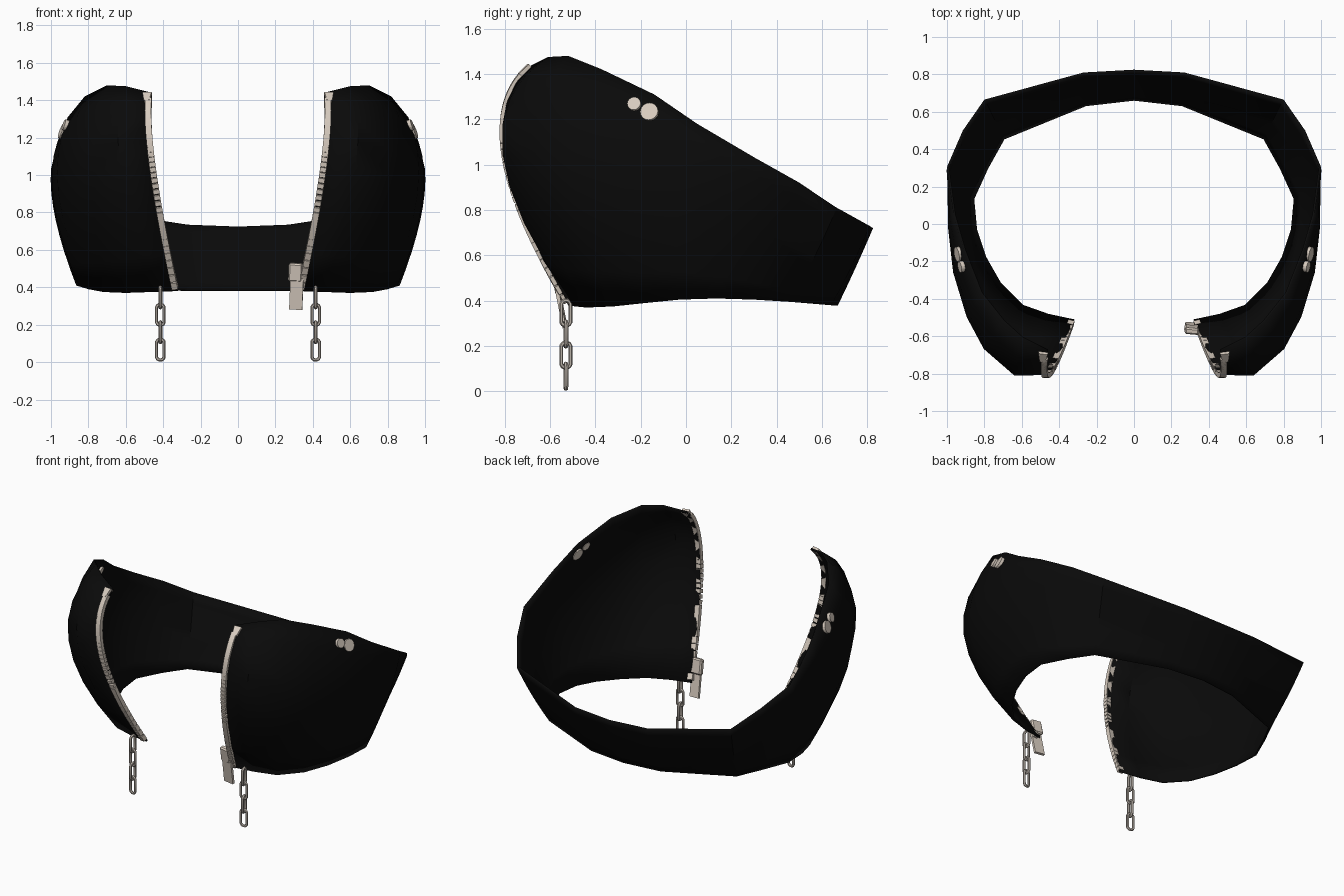
import bpy, bmesh, math
from mathutils import Vector, Matrix

cube = bpy.data.objects.get("Cube")
if cube:
    bpy.data.objects.remove(cube, do_unlink=True)


def material(name, rgb):
    m = bpy.data.materials.new(name)
    m.use_nodes = True
    m.diffuse_color = (*rgb, 1)
    bsdf = m.node_tree.nodes["Principled BSDF"]
    bsdf.inputs["Base Color"].default_value = (*rgb, 1)
    bsdf.inputs["Roughness"].default_value = 0.7
    return m


BLACK = material("black_cloth", (0.003, 0.003, 0.003))
BEIGE = material("pale_metal", (0.68, 0.6, 0.52))
CHAIN = material("chain_metal", (0.5, 0.45, 0.4))


def finish(name, bm, mat, mirror=True, fix_normals=True, smooth=False):
    """Turn a bmesh into an object, mirrored across x when wanted."""
    if fix_normals:
        bmesh.ops.recalc_face_normals(bm, faces=bm.faces)
    mesh = bpy.data.meshes.new(name)
    bm.to_mesh(mesh)
    bm.free()
    mesh.materials.append(mat)
    ob = bpy.data.objects.new(name, mesh)
    bpy.context.collection.objects.link(ob)
    if smooth:
        bpy.ops.object.select_all(action='DESELECT')
        ob.select_set(True)
        bpy.context.view_layer.objects.active = ob
        bpy.ops.object.shade_smooth_by_angle(angle=math.radians(40))
    if mirror:
        mod = ob.modifiers.new("mirror", 'MIRROR')
        mod.merge_threshold = 0.001
    return ob


def add_box(bm, centre, size, axes):
    """Box whose local x, y, z run along the three given axes."""
    rot = Matrix(axes).transposed().to_4x4()
    bmesh.ops.create_cube(bm, size=1, matrix=Matrix.Translation(centre) @ rot @ Matrix.Diagonal((*size, 1)))


# Columns of the shell from the back centre to the front opening: bottom, middle, top
COLUMNS = [
    ((0, .67, .38), (0, .75, .55), (0, .825, .72)),
    ((.26, .64, .38), (.265, .73, .55), (.27, .81, .73)),
    ((.7, .46, .395), (.755, .57, .6), (.8, .665, .81)),
    ((.79, .3, .405), (.87, .39, .68), (.915, .5, .92)),
    ((.865, .135, .41), (.975, .22, .76), (1, .305, 1.03)),
    ((.85, -.03, .405), (.985, -.03, .85), (.965, .05, 1.18)),
    ((.8, -.18, .39), (.96, -.27, .9), (.91, -.14, 1.31)),
    ((.72, -.32, .375), (.89, -.5, .95), (.82, -.37, 1.42)),
    ((.6, -.44, .37), (.8, -.67, 1), (.7, -.52, 1.48)),
    ((.46, -.49, .375), (.63, -.81, 1.05), (.6, -.61, 1.475)),
    ((.32, -.52, .38), (.445, -.8, 1.05), (.46, -.68, 1.44)),
]


def on_column(i, t):
    """Point at height fraction t on the curve through a column's points."""
    low, mid, top = (Vector(p) for p in COLUMNS[i])
    return low * (1 - t) * (1 - 2 * t) + mid * 4 * t * (1 - t) + top * t * (2 * t - 1)


# Collar shell
ROWS = 8
bm = bmesh.new()
grid = [[bm.verts.new(on_column(i, j / ROWS)) for j in range(ROWS + 1)] for i in range(len(COLUMNS))]
for a, b in zip(grid, grid[1:]):
    for j in range(ROWS):
        bm.faces.new((a[j], a[j + 1], b[j + 1], b[j]))
shell = finish("collar_shell", bm, BLACK, fix_normals=False, smooth=True)
solid = shell.modifiers.new("thickness", 'SOLIDIFY')
solid.thickness = 0.012
solid.offset = -1


def edge_frame(t):
    """Position and axes (across, outward, along) on the front edge."""
    p = on_column(10, t)
    along = (on_column(10, t + .01) - on_column(10, t - .01)).normalized()
    across = on_column(9, t) - p
    across = (across - along * across.dot(along)).normalized()
    return p, (across, along.cross(across), along)


# Zip teeth down both front edges, closing into a strip near the bottom
bm = bmesh.new()
COUNT = 36
for k in range(COUNT):
    t = 0.02 + 0.9 * k / (COUNT - 1)
    p, axes = edge_frame(t)
    length = 0.04 if t < 0.3 else 0.025
    add_box(bm, p + axes[0] * 0.013, (0.034, 0.028, length), axes)
finish("zip_teeth", bm, BEIGE)

# Flared stops at the top of the zip
bm = bmesh.new()
p, axes = edge_frame(0.95)
add_box(bm, p + axes[0] * 0.024, (0.05, 0.03, 0.06), axes)
for v in bm.verts:
    offset = v.co - p
    if offset.dot(axes[2]) < 0:
        v.co -= axes[0] * (offset.dot(axes[0]) - 0.02) * 0.4
finish("zip_stops", bm, BEIGE)

# Zip slider and hanging pull tab, on the left side only
slope = Vector((0.04, -0.2, 1)).normalized()
side = Vector((1, -0.1, 0))
side = (side - slope * side.dot(slope)).normalized()
pull_axes = (side, slope.cross(side), slope)
bm = bmesh.new()
add_box(bm, Vector((.308, -.565, .48)), (0.075, 0.035, 0.1), pull_axes)
bmesh.ops.bevel(bm, geom=bm.edges[:], offset=0.008, segments=1, affect='EDGES')
finish("zip_slider", bm, BEIGE, mirror=False)
bm = bmesh.new()
add_box(bm, Vector((.312, -.55, .365)), (0.07, 0.016, 0.17), pull_axes)
finish("zip_pull_tab", bm, BEIGE, mirror=False)

# Paired round studs through each side
bm = bmesh.new()
facing = Vector((.93, -.18, .33)).to_track_quat('Z', 'Y').to_matrix().to_4x4()
for centre, radius in (((.932, -.16, 1.23), .04), ((.916, -.227, 1.265), .03)):
    bmesh.ops.create_cone(bm, cap_ends=True, segments=16, radius1=radius, radius2=radius,
                          depth=0.035, matrix=Matrix.Translation(centre) @ facing)
finish("side_studs", bm, BEIGE)


def add_link(bm, centre, turn, wire=0.009, half_width=0.021, half_straight=0.035):
    """Long oval link swept with a round wire."""
    rings = []
    for k in range(12):
        a = 2 * math.pi * (k + .5) / 12
        c, s = math.cos(a), math.sin(a)
        core = Vector((half_width * c, 0, half_width * s + math.copysign(half_straight, s)))
        ring = []
        for m in range(6):
            b = 2 * math.pi * m / 6
            q = core + Vector((c, 0, s)) * wire * math.cos(b) + Vector((0, wire * math.sin(b), 0))
            ring.append(bm.verts.new(Matrix.Rotation(turn, 3, 'Z') @ q + centre))
        rings.append(ring)
    for k, ring in enumerate(rings):
        nxt = rings[(k + 1) % len(rings)]
        for m in range(6):
            n = (m + 1) % 6
            bm.faces.new((ring[m], nxt[m], nxt[n], ring[n]))


# Chains hanging from the lower front corners
bm = bmesh.new()
for k in range(4):
    add_link(bm, Vector((.415, -.53, .067 + .093 * k)), math.radians(90 * (k % 2) + 8))
finish("hanging_chains", bm, CHAIN, smooth=True)
